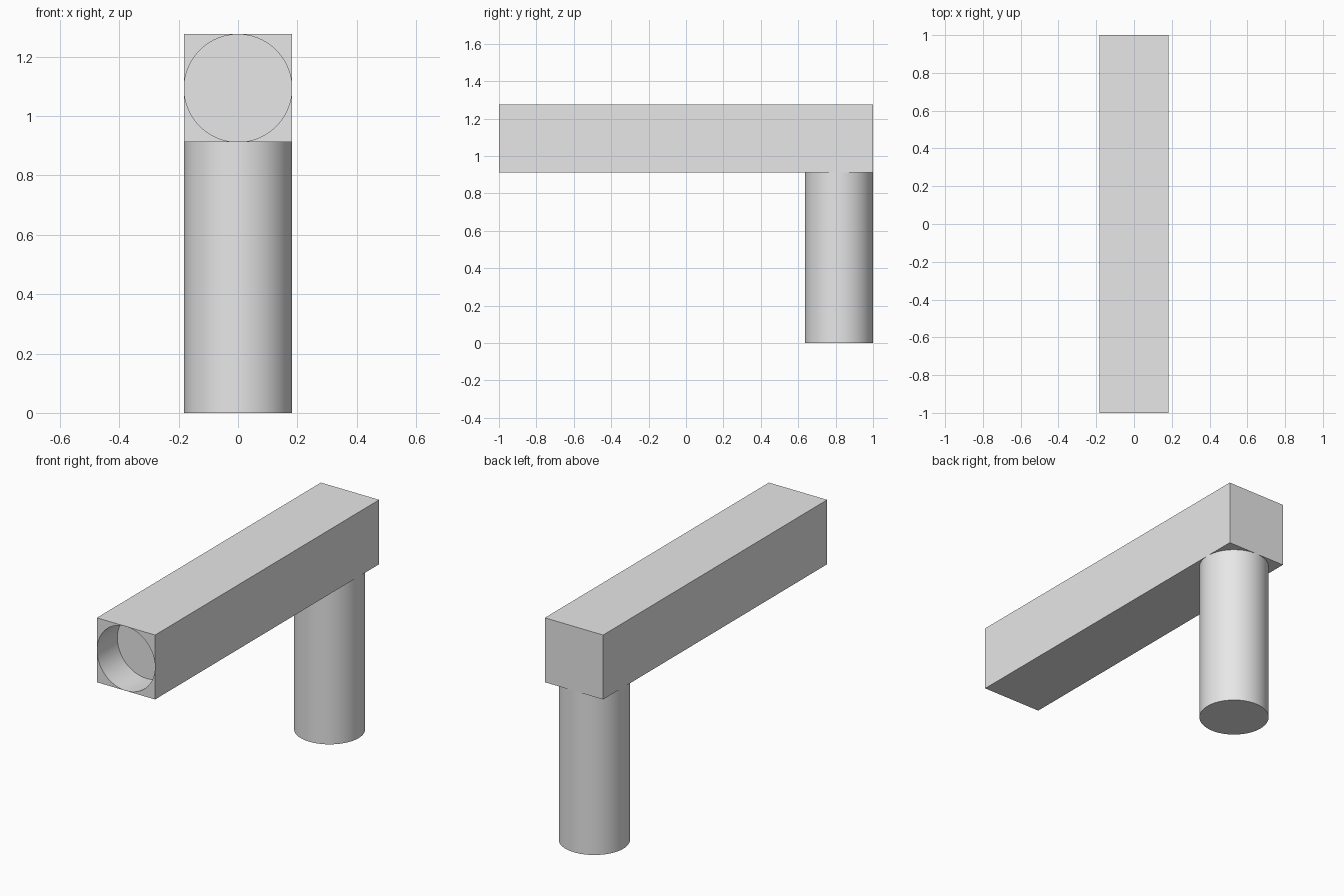
import bpy
import math

cube = bpy.data.objects.get("Cube")
if cube:
    bpy.data.objects.remove(cube, do_unlink=True)

HALF = 0.182          # half the beam's width, also the leg radius
LEG_TOP = 0.912
BORE_DEPTH = 0.182

grey = bpy.data.materials.new("light grey")
grey.use_nodes = True
grey.diffuse_color = (0.8, 0.8, 0.8, 1)
grey.node_tree.nodes["Principled BSDF"].inputs["Base Color"].default_value = (0.8, 0.8, 0.8, 1)


def finish(obj, name):
    obj.name = name
    obj.data.materials.append(grey)
    return obj


def cylinder(name, radius, depth, location, rotation=(0, 0, 0)):
    bpy.ops.mesh.primitive_cylinder_add(vertices=96, radius=radius, depth=depth,
                                        location=location, rotation=rotation)
    return finish(bpy.context.object, name)


def smooth(obj):
    bpy.ops.object.select_all(action='DESELECT')
    obj.select_set(True)
    bpy.context.view_layer.objects.active = obj
    bpy.ops.object.shade_smooth_by_angle(angle=math.radians(30))


# Square beam lying front to back
bpy.ops.mesh.primitive_cube_add(size=1, location=(0, 0, LEG_TOP + HALF))
beam = finish(bpy.context.object, "beam")
beam.scale = (2 * HALF, 2, 2 * HALF)
bpy.ops.object.transform_apply(location=False, rotation=False, scale=True)

# Shallow round bore in the front end, nearly touching the beam's sides
cutter = cylinder("bore_cutter", HALF - 0.0007, 2 * BORE_DEPTH,
                  (0, -1, LEG_TOP + HALF), (math.pi / 2, 0, 0))
cut = beam.modifiers.new("bore", 'BOOLEAN')
cut.operation = 'DIFFERENCE'
cut.solver = 'EXACT'
cut.object = cutter
bpy.context.view_layer.objects.active = beam
bpy.ops.object.modifier_apply(modifier=cut.name)
bpy.data.objects.remove(cutter, do_unlink=True)
smooth(beam)

# Round leg under the back end
leg = cylinder("leg", HALF, LEG_TOP, (0, 1 - HALF, LEG_TOP / 2))
smooth(leg)
